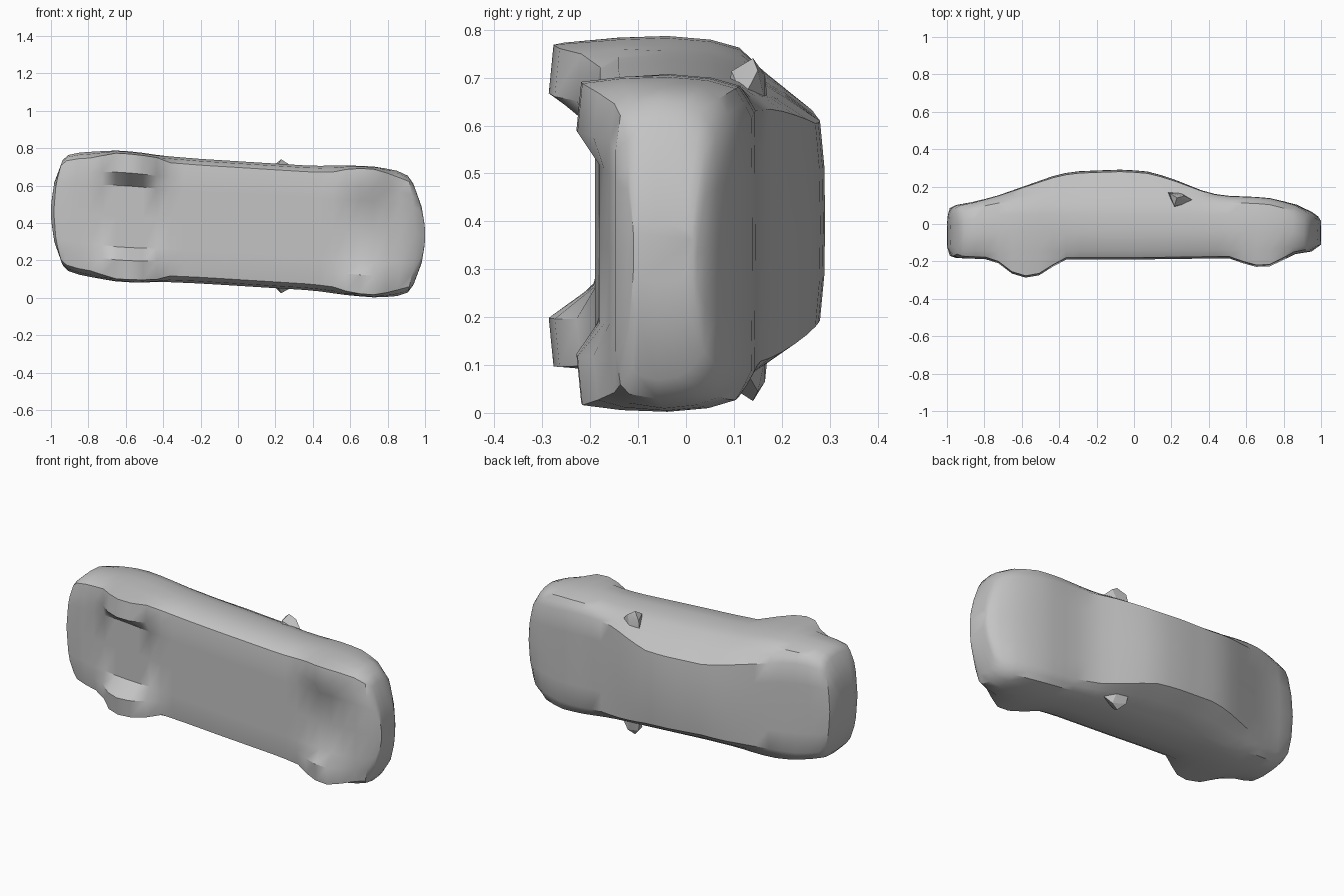
import bpy, bmesh, math

if "Cube" in bpy.data.objects:
    bpy.data.objects.remove(bpy.data.objects["Cube"])

paint = bpy.data.materials.new("grey_paint")
paint.diffuse_color = (0.55, 0.55, 0.55, 1)
paint.use_nodes = True
paint.node_tree.nodes["Principled BSDF"].inputs["Base Color"].default_value = paint.diffuse_color


def place(x, y, s):
    """Car lies on its side: s is the sideways offset, axis slightly tilted."""
    return (x, y, 0.397 - 0.062 * x + s)


def finish(name, bm, angle=35):
    bmesh.ops.recalc_face_normals(bm, faces=bm.faces[:])
    me = bpy.data.meshes.new(name)
    bm.to_mesh(me)
    bm.free()
    me.materials.append(paint)
    ob = bpy.data.objects.new(name, me)
    bpy.context.collection.objects.link(ob)
    bpy.ops.object.select_all(action='DESELECT')
    ob.select_set(True)
    bpy.context.view_layer.objects.active = ob
    bpy.ops.object.shade_smooth_by_angle(angle=math.radians(angle))
    return ob


def along(curve, x):
    """Straight-line reading of a short (x, value) curve."""
    for (x0, v0), (x1, v1) in zip(curve, curve[1:]):
        if x <= x1:
            return v0 + (v1 - v0) * max(0, x - x0) / (x1 - x0)
    return curve[-1][1]


# Side profile: roof line and underside
top = [(-1, 0), (-0.995, 0.05), (-0.985, 0.085), (-0.95, 0.102),
       (-0.86, 0.118), (-0.74, 0.148), (-0.4, 0.268), (-0.3, 0.282),
       (-0.08, 0.291), (0.06, 0.284), (0.18, 0.252), (0.4, 0.165),
       (0.5, 0.151), (0.67, 0.144), (0.74, 0.137), (0.87, 0.103),
       (0.95, 0.065), (0.985, 0.04), (1, 0.015)]
under = [(-1, -0.12), (-0.985, -0.17), (-0.95, -0.182), (-0.74, -0.19),
         (0, -0.19), (0.74, -0.18), (0.95, -0.147), (1, -0.11)]
# Plan outline: half width of the body, and of the roof or bonnet panel
wide = [(-1, 0.06), (-0.995, 0.16), (-0.985, 0.28), (-0.95, 0.31),
        (-0.86, 0.328), (-0.65, 0.35), (-0.55, 0.35), (-0.4, 0.337),
        (-0.2, 0.333), (0.4, 0.333), (0.6, 0.348), (0.74, 0.35),
        (0.87, 0.335), (0.95, 0.312), (0.985, 0.27), (0.995, 0.15), (1, 0.06)]
panel = [(-0.75, 0.26), (-0.3, 0.205), (0.06, 0.21), (0.4, 0.27),
         (0.67, 0.27), (0.95, 0.24)]
# Backward bow of the bumpers, by distance from the middle
bow = [(0.75, 0), (0.87, 0.02), (0.95, 0.042), (0.985, 0.047),
       (0.995, 0.013), (1, 0.003)]
# Wheels: centre, half length, depth below the underside
wheels = [(-0.57, 0.17, 0.097), (0.685, 0.15, 0.05)]


def wheel_drop(x):
    for c, half, depth in wheels:
        if abs(x - c) < half:
            return depth * math.cos((x - c) / half * math.pi / 2) ** 0.8
    return 0


def half_section(x):
    """Half outline from underside centre to roof centre."""
    yt, yb, w = along(top, x), along(under, x), along(wide, x)
    r, drop = min(along(panel, x), 0.78 * w), wheel_drop(x)
    belt = min(0.112, yt - 0.035)
    h, c, k = belt - yb, yt - belt, min(1, drop / 0.04)
    return [(yb, 0), (yb, 0.47 * w), (yb - drop, 0.67 * w),
            (yb - drop + 0.01, (0.90 + 0.06 * k) * w),
            (yb + 0.16 * h, (0.965 + 0.025 * k) * w), (yb + 0.5 * h, w),
            (yb + 0.8 * h, 0.978 * w), (belt, 0.93 * w),
            (belt + 0.5 * c, 0.93 * w * 0.52 + r * 0.48),
            (yt - 0.06 * c, r), (yt - 0.01 * c, 0.55 * r), (yt, 0)]


# Body with blended wheels, skinned from stations along its length
tips = [0.95, 0.985, 0.995, 1]
stations = [-t for t in reversed(tips)]
stations += [-0.87 + 0.0725 * i for i in range(25)] + tips
bm = bmesh.new()
rings = []
for x in stations:
    half = half_section(x)
    w, b = along(wide, x), math.copysign(along(bow, abs(x)), x)
    loop = half + [(y, -s) for y, s in half[-2:0:-1]]
    rings.append([bm.verts.new(place(x - b * (s / w) ** 2, y, s))
                  for y, s in loop])
n = len(rings[0])
for a, b in zip(rings, rings[1:]):
    for i in range(n):
        j = (i + 1) % n
        bm.faces.new((a[i], a[j], b[j], b[i]))
bm.faces.new(rings[0])
bm.faces.new(rings[-1])
finish("car_body", bm)

# Door mirrors: small faceted wedges at the base of the windscreen
wedge = [(0.18, 0.17, 0.27), (0.25, 0.165, 0.27), (0.33, 0.12, 0.28),
         (0.22, 0.09, 0.30), (0.19, 0.165, 0.32), (0.27, 0.15, 0.335),
         (0.215, 0.095, 0.33), (0.23, 0.14, 0.358)]
for side, label in ((1, "upper"), (-1, "lower")):
    bm = bmesh.new()
    for x, y, s in wedge:
        bm.verts.new(place(x, y, side * s))
    bmesh.ops.convex_hull(bm, input=bm.verts[:])
    finish(f"{label}_door_mirror", bm, 20)
